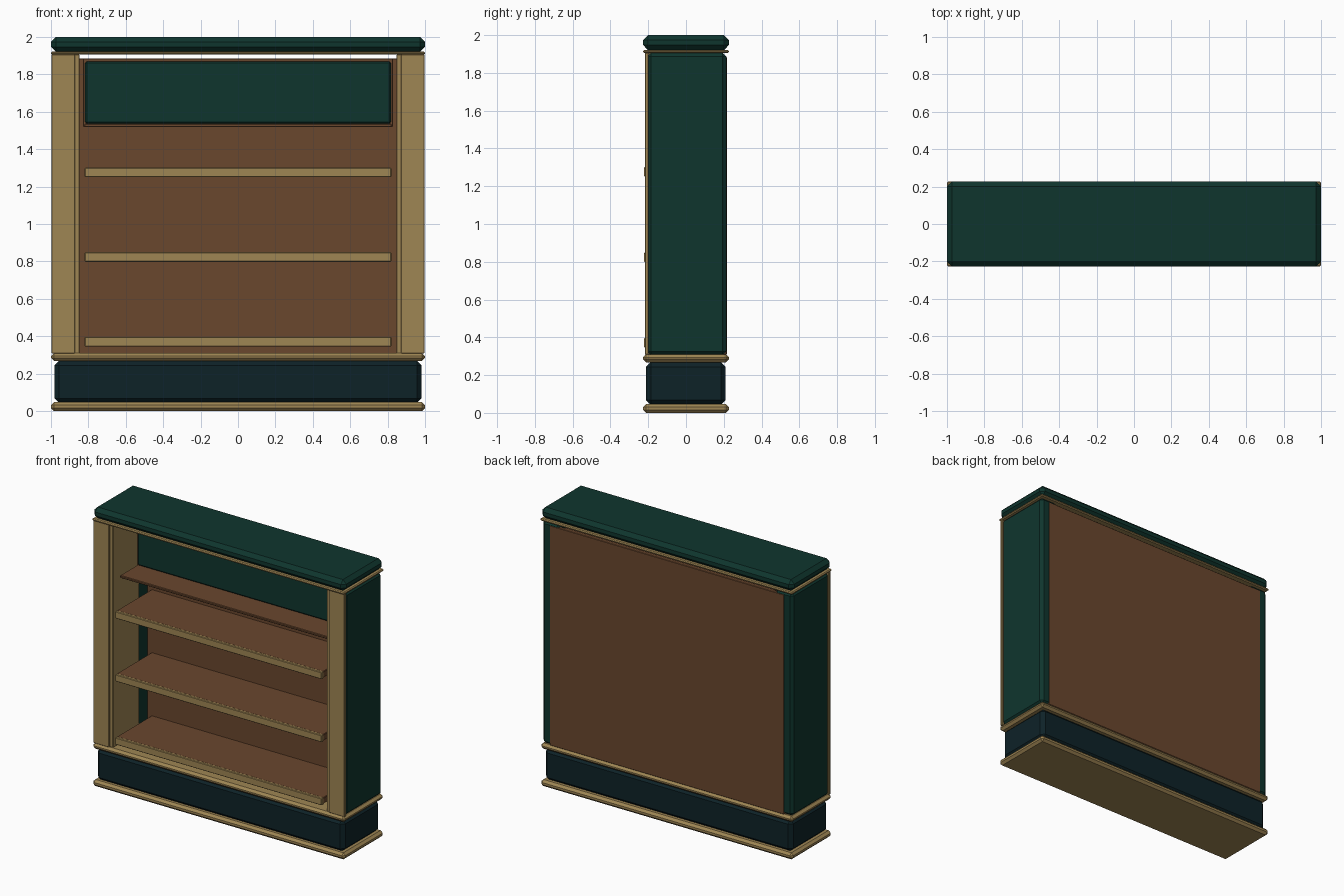
import bpy, bmesh
from mathutils import Vector

cube = bpy.data.objects.get("Cube")
if cube:
    bpy.data.objects.remove(cube, do_unlink=True)


def material(name, rgb):
    m = bpy.data.materials.new(name)
    m.use_nodes = True
    color = (*rgb, 1)
    m.diffuse_color = color
    bsdf = next(n for n in m.node_tree.nodes if n.type == 'BSDF_PRINCIPLED')
    bsdf.inputs["Base Color"].default_value = color
    bsdf.inputs["Roughness"].default_value = 0.7
    return m


green = material("dark green paint", (0.0048, 0.036, 0.027))
navy = material("dark teal paint", (0.0042, 0.016, 0.0205))
gold = material("pale gold wood", (0.345, 0.237, 0.088))
brown = material("brown wood", (0.144, 0.063, 0.027))


def box(name, xs, ys, zs, mat, chamfer=0):
    """Axis-aligned box from its ranges, with all edges chamfered flat."""
    low, high = (Vector(c) for c in zip(xs, ys, zs))
    bm = bmesh.new()
    bmesh.ops.create_cube(bm, size=1)
    for v in bm.verts:
        v.co = (low + high) / 2 + v.co * (high - low)
    if chamfer:
        bmesh.ops.bevel(bm, geom=bm.edges[:], offset=chamfer, segments=1,
                        affect='EDGES', profile=0.5)
    mesh = bpy.data.meshes.new(name)
    bm.to_mesh(mesh)
    bm.free()
    mesh.materials.append(mat)
    obj = bpy.data.objects.new(name, mesh)
    bpy.context.collection.objects.link(obj)
    return obj


def wide(name, half, ys, zs, mat, chamfer=0):
    return box(name, (-half, half), ys, zs, mat, chamfer)


# Base, mouldings and top
full = (-0.227, 0.227)
wide("base_moulding", 1.0, full, (0, 0.047), gold, 0.016)
wide("plinth", 0.982, (-0.212, 0.21), (0.042, 0.27), navy, 0.026)
wide("waist_moulding", 1.0, full, (0.268, 0.31), gold, 0.016)
wide("top_moulding", 1.0, full, (1.905, 1.922), gold, 0.006)
wide("top_cap", 1.0, full, (1.921, 2.0), green, 0.026)

# Side uprights with front stiles and inner linings
for side, s in (("left", 1), ("right", -1)):
    def upright(name, a, b, ys, zs, mat, chamfer=0):
        box(f"{side}_{name}", sorted((s * a, s * b)), ys, zs, mat, chamfer)
    upright("side", 0.853, 0.994, (-0.205, 0.214), (0.305, 1.906), green, 0.02)
    upright("front_stile", 0.872, 0.997, (-0.217, -0.198), (0.308, 1.906), gold, 0.003)
    upright("inner_lining", 0.847, 0.875, (-0.206, 0.09), (0.308, 1.906), gold, 0.003)

# Back board
wide("back_board", 0.93, (0.19, 0.216), (0.308, 1.885), brown, 0.003)

# Shelves with gold front edges
for i, z in enumerate((0.395, 0.848, 1.3)):
    wide(f"shelf_{i + 1}", 0.82, (-0.205, 0.195), (z - 0.045, z), brown, 0.004)
    wide(f"shelf_edge_{i + 1}", 0.82, (-0.222, -0.2), (z - 0.05, z + 0.001), gold, 0.004)

# Upper panel with its ledge and frame
wide("ledge", 0.822, (-0.165, 0.195), (1.518, 1.536), brown, 0.004)
wide("panel_frame", 0.83, (0.045, 0.195), (1.52, 1.885), brown, 0.004)
wide("upper_panel", 0.818, (0.025, 0.06), (1.536, 1.87), green, 0.01)
